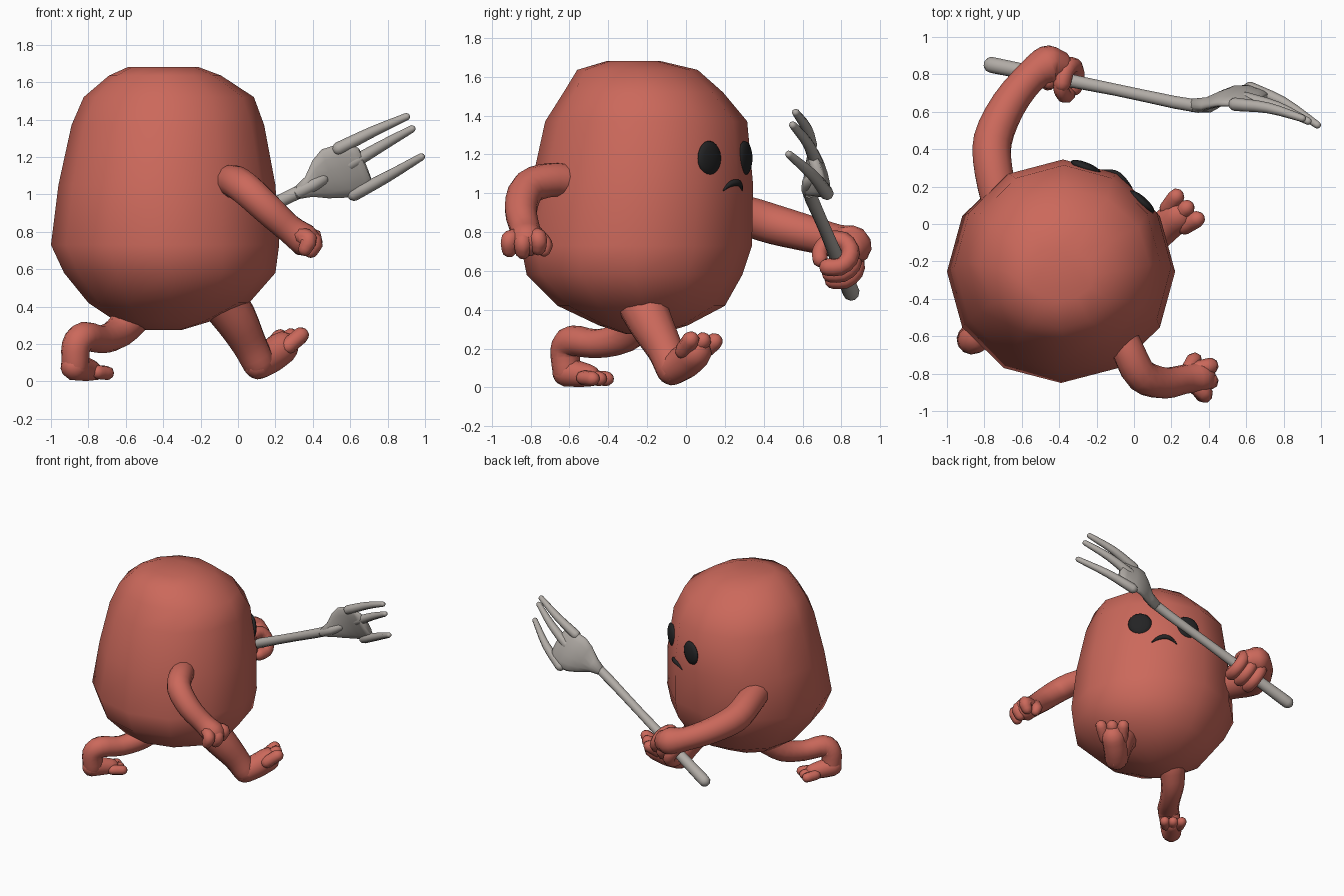
import bpy, bmesh
from math import sin, cos, pi, radians
from mathutils import Vector as V
from mathutils.bvhtree import BVHTree

if "Cube" in bpy.data.objects:
    bpy.data.objects.remove(bpy.data.objects["Cube"])


def material(name, rgb):
    m = bpy.data.materials.new(name)
    m.use_nodes = True
    m.diffuse_color = (*rgb, 1)
    bsdf = m.node_tree.nodes["Principled BSDF"]
    bsdf.inputs["Base Color"].default_value = (*rgb, 1)
    bsdf.inputs["Roughness"].default_value = 0.7
    return m


CORAL = material("coral_skin", (0.60, 0.14, 0.105))
STEEL = material("warm_steel", (0.44, 0.41, 0.38))
BLACK = material("soft_black", (0.017, 0.017, 0.018))


def loft(name, rings, mat, sides=10):
    """Skin elliptical rings given as (centre, half axis u, half axis v)."""
    bm = bmesh.new()
    loops = []
    for c, u, v in rings:
        loops.append([bm.verts.new(c + u * cos(2 * pi * i / sides) + v * sin(2 * pi * i / sides))
                      for i in range(sides)])
    for a, b in zip(loops, loops[1:]):
        for i in range(sides):
            j = (i + 1) % sides
            bm.faces.new((a[i], a[j], b[j], b[i]))
    bm.faces.new(loops[0][::-1])
    bm.faces.new(loops[-1])
    bmesh.ops.recalc_face_normals(bm, faces=bm.faces)
    for f in bm.faces:
        f.smooth = True
    me = bpy.data.meshes.new(name)
    bm.to_mesh(me)
    tree = BVHTree.FromBMesh(bm)
    bm.free()
    me.materials.append(mat)
    ob = bpy.data.objects.new(name, me)
    bpy.context.collection.objects.link(ob)
    return tree


def curve(keys, steps=3):
    """Catmull-Rom samples through (x, y, z, radius) keys."""
    k = [V(p) for p in keys]
    k = [2 * k[0] - k[1]] + k + [2 * k[-1] - k[-2]]
    out = []
    for a, b, c, d in zip(k, k[1:], k[2:], k[3:]):
        for s in range(steps):
            t = s / steps
            out.append(0.5 * (2 * b + (c - a) * t + (2 * a - 5 * b + 4 * c - d) * t ** 2
                              + (3 * b - a - 3 * c + d) * t ** 3))
    return out + [k[-2]]


def tube(name, keys, mat, sides=10, steps=3):
    """Round-ended tube along a smoothed path."""
    pts = curve(keys, steps)
    pos = [p.xyz for p in pts]
    rad = [p.w for p in pts]
    tan = [(pos[min(i + 1, len(pos) - 1)] - pos[max(i - 1, 0)]).normalized() for i in range(len(pos))]
    u = tan[0].orthogonal().normalized()
    rings = []
    for p, r, t in zip(pos, rad, tan):
        u = (u - t * u.dot(t)).normalized()
        rings.append((p, u * r, t.cross(u) * r))

    def cap(ring, t, r):
        c, a, b = ring
        return [(c + t * r * sin(q), a * cos(q), b * cos(q)) for q in (0.5, 1.0, 1.4)]
    start = cap(rings[0], -tan[0], rad[0])[::-1]
    end = cap(rings[-1], tan[-1], rad[-1])
    return loft(name, start + rings + end, mat, sides)


# Body: faceted bean, rows are z, centre x, centre y, half width, half depth
profile = [(0.275, -.40, -.22, .10, .09), (0.32, -.40, -.22, .25, .23), (0.42, -.37, -.23, .43, .43),
           (0.58, -.365, -.265, .565, .555), (0.73, -.39, -.255, .61, .595), (1.05, -.38, -.225, .58, .57),
           (1.37, -.375, -.205, .515, .52), (1.52, -.37, -.22, .455, .41), (1.635, -.39, -.25, .30, .31),
           (1.68, -.40, -.27, .19, .14)]
body = loft("body", [(V((x, y, z)), V((w, 0, 0)), V((0, d, 0))) for z, x, y, w, d in profile], CORAL, 12)


def on_body(degrees, z):
    a = radians(degrees)
    hit = body.ray_cast(V((-.39, -.25, z)), V((cos(a), sin(a), 0)))
    return hit[0], hit[1]


# Eyes: flattened discs hugging the face
FACE = 58.5
for side, turn in (("left", 18), ("right", -18)):
    p, n = on_body(FACE + turn, 1.18)
    n = V((cos(radians(FACE + turn * 0.55)), sin(radians(FACE + turn * 0.55)), 0))
    u = n.cross(V((0, 0, 1)))
    disc = [(p + n * 0.028 * sin(q), u * 0.088 * cos(q), V((0, 0, 0.09)) * cos(q))
            for q in (-1.3, -.8, 0, .4, .8, 1.15, 1.45)]
    loft(side + "_eye", disc, BLACK, 20)

# Mouth: tapered frown
frown = []
for i in range(7):
    t = i / 3 - 1
    p, n = on_body(FACE - 9 * t, 1.055 - 0.04 * t * t)
    frown.append((*p, 0.004 + 0.014 * (1 - t * t)))
tube("mouth", frown, BLACK, 8, 2)

# Fork: handle, scooped palm and three tines
A, B = V((-.76, .85, .49)), V((.34, .63, 1.02))
axis = (B - A).normalized()
tube("fork_handle", [(*A, .044), (*A.lerp(B, .15), .042), (*A.lerp(B, .6), .033), (*B, .036),
                     (.45, .66, 1.08, .035)], STEEL)
wide = V((-.35, -.30, .85)).normalized()
flat = axis.cross(wide).normalized()
palm = [(.31, .635, 1.005, .032), (.38, .64, 1.04, .06), (.44, .665, 1.08, .115), (.50, .685, 1.11, .148),
        (.57, .685, 1.125, .155), (.64, .67, 1.145, .145), (.68, .66, 1.16, .10)]
loft("fork_palm", [(V(p[:3]), wide * p[3], flat * (.036 if i < 5 else .026)) for i, p in enumerate(palm)],
     STEEL, 14)
tines = {"upper": ((.54, .64, 1.245), (.72, .62, 1.335), (.90, .565, 1.415)),
         "middle": ((.60, .67, 1.16), (.77, .625, 1.26), (.93, .55, 1.35)),
         "lower": ((.62, .725, 1.00), (.80, .65, 1.095), (.98, .53, 1.20))}
for name, (a, b, c) in tines.items():
    tube(name + "_tine", [(*a, .036), (*b, .029), (*c, .020)], STEEL, 8)

# Arm holding the fork
tube("left_arm", [(-.70, .05, .93, .10), (-.75, .28, .89, .105), (-.755, .45, .84, .105), (-.67, .64, .79, .095),
                  (-.55, .79, .75, .088), (-.46, .85, .73, .105), (-.42, .85, .72, .09)], CORAL, 12)
e1 = (V((0, 1, 0)) - axis * axis.y).normalized()
e2 = axis.cross(e1)


def grip(name, offset, start, end, radius):
    centre = A + axis * offset
    arc = []
    for i in range(6):
        q = radians(start + (end - start) * i / 5)
        arc.append((*(centre + (e1 * cos(q) + e2 * sin(q)) * 0.082), radius))
    tube(name, arc, CORAL, 8, 2)


for i in range(3):
    grip("grip_finger_%d" % (i + 1), 0.31 + i * 0.078, 100, -115, 0.047)
grip("grip_thumb", 0.46, 80, 195, 0.042)

# Free arm hanging forward
tube("right_arm", [(-.10, -.52, 1.05, .085), (-.03, -.68, 1.07, .088), (.04, -.81, 1.03, .09), (.16, -.85, .92, .085),
                   (.27, -.83, .82, .078), (.35, -.82, .76, .088)], CORAL, 12)
for i, (x, y, z) in enumerate([(.38, -.91, .71), (.41, -.84, .70), (.41, -.76, .72)]):
    tube("free_finger_%d" % (i + 1), [(.33, -.82 + (y + .83) * .6, .78, .045), (x, y, z + .05, .045),
                                      (x - .02, y, z, .040)], CORAL, 8)
tube("free_thumb", [(.29, -.78, .80, .04), (.32, -.73, .74, .042), (.33, -.73, .71, .036)], CORAL, 8)

# Striding front leg with lifted toes
tube("left_leg", [(-.10, -.24, .46, .13), (-.01, -.18, .33, .115), (.06, -.11, .20, .095), (.11, -.07, .10, .088)],
     CORAL, 12)
tube("left_foot", [(.11, -.07, .095, .085), (.17, -.01, .13, .088), (.235, .045, .18, .088)], CORAL, 12)

# Bent rear leg
tube("right_leg", [(-.55, -.22, .36, .10), (-.64, -.32, .26, .085), (-.73, -.46, .225, .075), (-.82, -.585, .24, .08),
                   (-.865, -.62, .19, .078), (-.87, -.615, .08, .072)], CORAL, 12)
tube("right_foot", [(-.875, -.615, .078, .074), (-.83, -.55, .068, .067), (-.79, -.50, .06, .058)], CORAL, 12)

# Three toes per foot, fanned sideways
for foot, base, ahead, across, r in (
        ("left", V((.225, .035, .185)), V((.055, .05, .055)), V((.055, -.06, .005)), .045),
        ("right", V((-.79, -.50, .05)), V((.04, .055, -.005)), V((.05, -.036, 0)), .038)):
    for i in (-1, 0, 1):
        a = base + across * i * 0.8
        b = base + ahead + across * i
        tube("%s_toe_%d" % (foot, i + 2), [(*a, r), (*b, r)], CORAL, 8)
